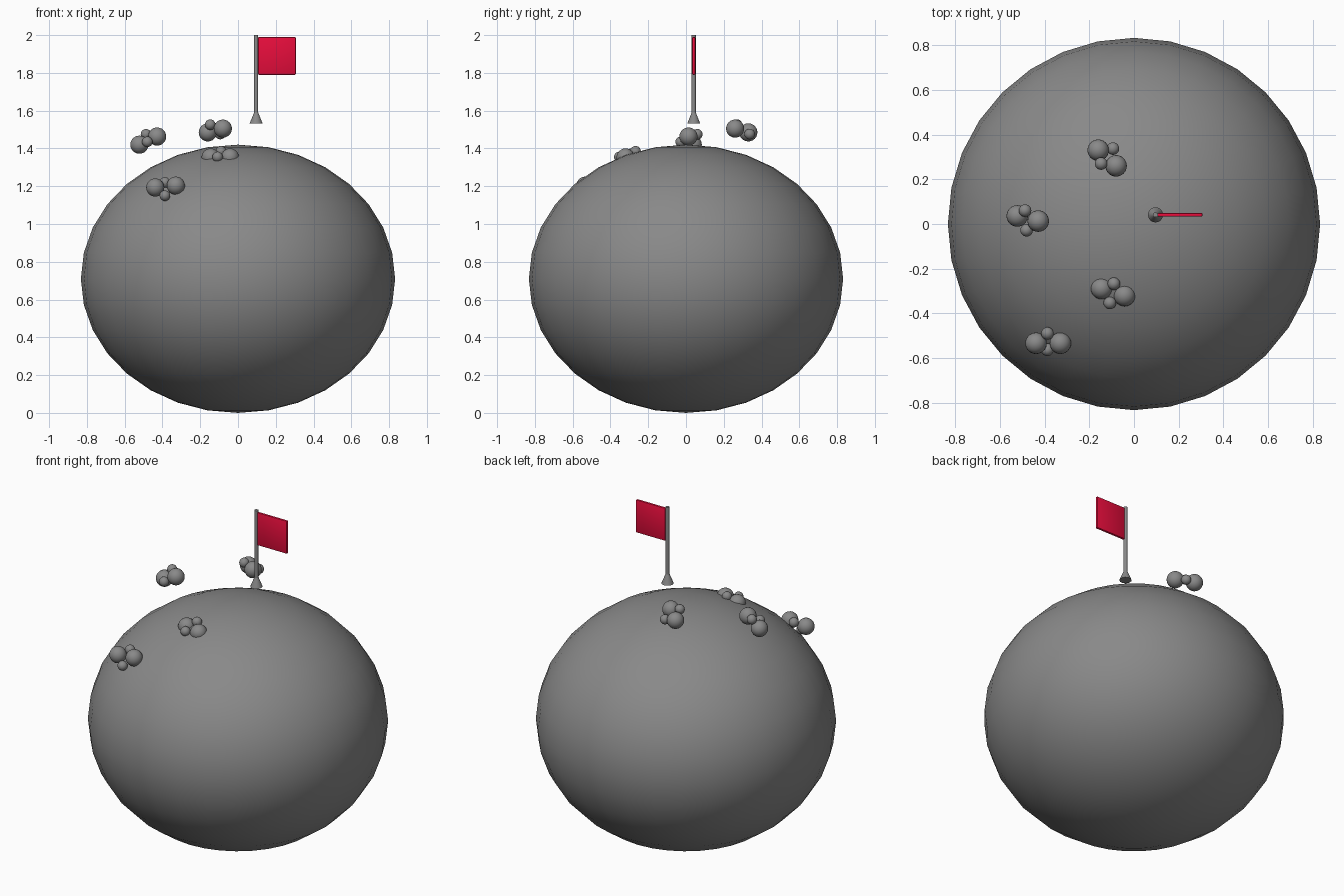
import bpy, bmesh, math
from mathutils import Matrix

if "Cube" in bpy.data.objects:
    bpy.data.objects.remove(bpy.data.objects["Cube"])


def material(name, rgb):
    m = bpy.data.materials.new(name)
    m.diffuse_color = (*rgb, 1)
    m.use_nodes = True
    m.node_tree.nodes["Principled BSDF"].inputs["Base Color"].default_value = m.diffuse_color
    return m


GREY = material("stone grey", (0.25, 0.25, 0.25))
RED = material("flag red", (0.8, 0.004, 0.045))


def finish(name, bm, mat):
    me = bpy.data.meshes.new(name)
    bm.to_mesh(me)
    bm.free()
    me.materials.append(mat)
    ob = bpy.data.objects.new(name, me)
    bpy.context.collection.objects.link(ob)
    bpy.context.view_layer.objects.active = ob
    ob.select_set(True)
    bpy.ops.object.shade_smooth_by_angle(angle=math.radians(35))
    ob.select_set(False)
    return ob


def add_ball(bm, centre, radius, segs=24, rings=12):
    scale = radius if isinstance(radius, tuple) else (radius,) * 3
    bmesh.ops.create_uvsphere(
        bm, u_segments=segs, v_segments=rings, radius=1,
        matrix=Matrix.Translation(centre) @ Matrix.Diagonal((*scale, 1)))


def add_cone(bm, x, y, z0, z1, r0, r1, segs=16):
    bmesh.ops.create_cone(
        bm, cap_ends=True, segments=segs, radius1=r0, radius2=r1, depth=z1 - z0,
        matrix=Matrix.Translation((x, y, (z0 + z1) / 2)))


# Squashed round body
bm = bmesh.new()
add_ball(bm, (0, 0, 0.71), (0.832, 0.832, 0.71), 32, 16)
finish("body", bm, GREY)

# Clusters of two large and two small balls: large, large, small, small
BIG, SMALL = 0.048, 0.028
clusters = {
    "back_cluster": [(-0.16, 0.33, 1.485), (-0.08, 0.26, 1.505),
                     (-0.147, 0.27, 1.526), (-0.094, 0.337, 1.476)],
    "left_cluster": [(-0.522, 0.036, 1.42), (-0.428, 0.013, 1.463),
                     (-0.487, 0.06, 1.475), (-0.48, -0.028, 1.435)],
    "middle_cluster": [(-0.145, -0.288, 1.352), (-0.042, -0.32, 1.352),
                       (-0.09, -0.267, 1.385), (-0.108, -0.353, 1.355)],
    "front_cluster": [(-0.438, -0.533, 1.193), (-0.329, -0.533, 1.203),
                      (-0.387, -0.489, 1.22), (-0.387, -0.562, 1.15)],
}
for name, points in clusters.items():
    bm = bmesh.new()
    for p, r in zip(points, (BIG, BIG, SMALL, SMALL)):
        add_ball(bm, p, r)
    finish(name, bm, GREY)

# Flag pole with a flared foot
PX, PY = 0.096, 0.041
bm = bmesh.new()
add_cone(bm, PX, PY, 1.55, 2.0, 0.011, 0.011)
add_cone(bm, PX, PY, 1.533, 1.59, 0.034, 0.011)
finish("flag_pole", bm, GREY)

# Flag panel with softened edges
bm = bmesh.new()
bmesh.ops.create_cube(
    bm, size=1,
    matrix=Matrix.Translation((0.206, PY, 1.89)) @ Matrix.Diagonal((0.2, 0.016, 0.2, 1)))
bmesh.ops.bevel(bm, geom=bm.edges[:], offset=0.005, segments=2, affect='EDGES', profile=0.5)
finish("flag", bm, RED)
